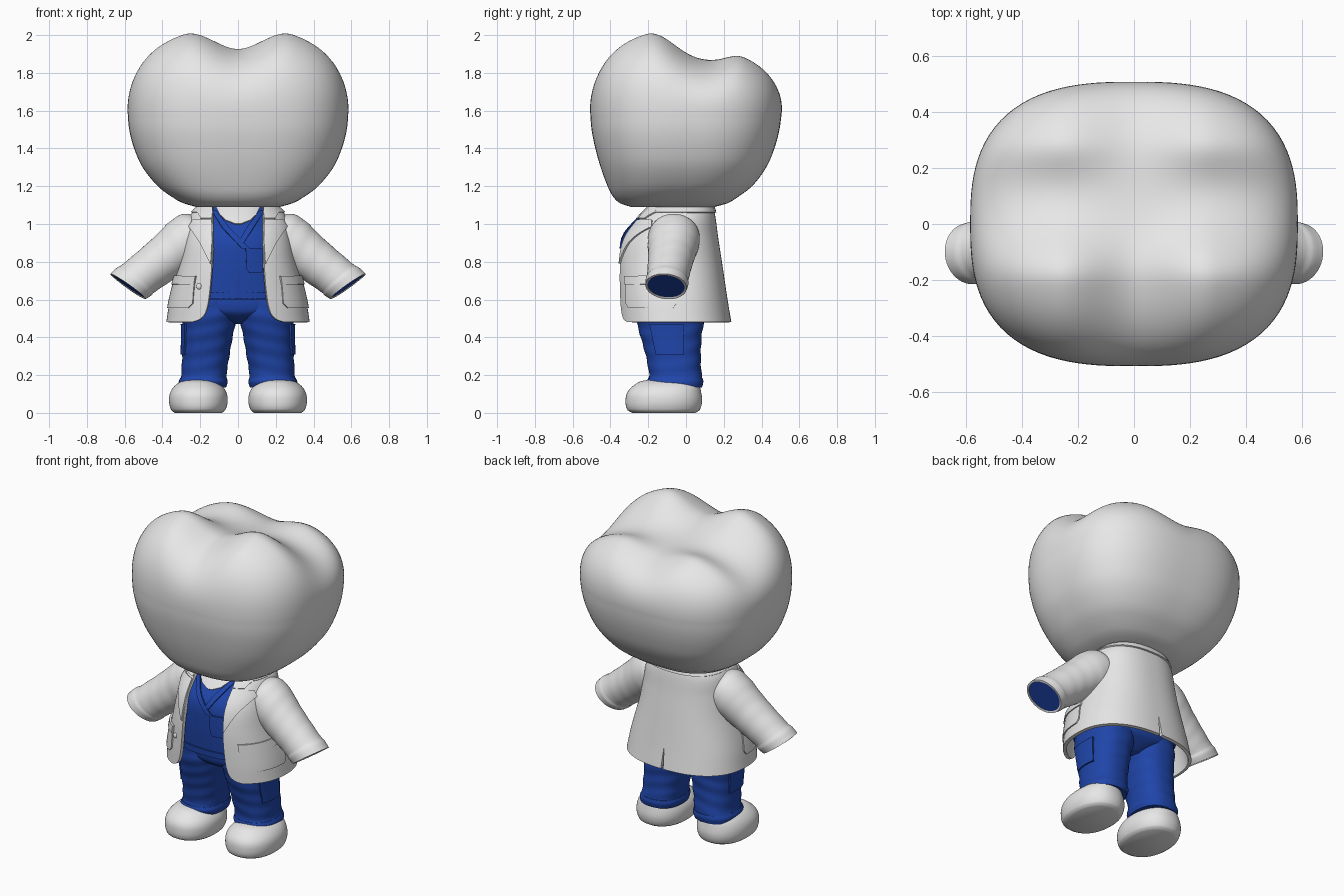
import bpy, bmesh
from math import sin, cos, pi, tan, atan, radians, copysign
from mathutils import Vector

if "Cube" in bpy.data.objects:
    bpy.data.objects.remove(bpy.data.objects["Cube"], do_unlink=True)


def material(name, rgb):
    m = bpy.data.materials.new(name)
    m.use_nodes = True
    m.diffuse_color = (*rgb, 1)
    m.node_tree.nodes["Principled BSDF"].inputs["Base Color"].default_value = (*rgb, 1)
    return m


WHITE = material("soft white", (0.8, 0.8, 0.8))
BLUE = material("scrub blue", (0.014, 0.06, 0.4))


def grid(name, pts, mat, closed=True, caps=True, mirror=False, solid=0, sharp=40):
    """Skin a list of point rows, with optional end caps, mirror and thickness."""
    bm = bmesh.new()
    rows = [[bm.verts.new(p) for p in row] for row in pts]
    n = len(rows[0])
    for lo, hi in zip(rows, rows[1:]):
        for i in range(n if closed else n - 1):
            j = (i + 1) % n
            bm.faces.new((lo[i], lo[j], hi[j], hi[i]))
    if closed and caps:
        bm.faces.new(rows[0][::-1])
        bm.faces.new(rows[-1])
    bmesh.ops.remove_doubles(bm, verts=bm.verts, dist=1e-5)
    bmesh.ops.recalc_face_normals(bm, faces=bm.faces)
    me = bpy.data.meshes.new(name)
    bm.to_mesh(me)
    bm.free()
    me.materials.append(mat)
    ob = bpy.data.objects.new(name, me)
    bpy.context.collection.objects.link(ob)
    if mirror:
        ob.modifiers.new("mirror", 'MIRROR').merge_threshold = 0.0005
    if solid:
        mod = ob.modifiers.new("thickness", 'SOLIDIFY')
        mod.thickness, mod.offset = solid, 0
    # bake modifiers so that rims get sharp edges too
    bpy.context.view_layer.update()
    dg = bpy.context.evaluated_depsgraph_get()
    baked = bpy.data.meshes.new_from_object(ob.evaluated_get(dg))
    ob.modifiers.clear()
    ob.data = baked
    baked.name = name
    baked.shade_smooth()
    baked.set_sharp_from_angle(angle=radians(sharp))
    return ob


def sample(table, z):
    """Smoothly interpolate a table whose first column is height."""
    i = 0
    while i < len(table) - 2 and z > table[i + 1][0]:
        i += 1
    a, b = table[i], table[i + 1]
    p, q = table[max(i - 1, 0)], table[min(i + 2, len(table) - 1)]
    h = b[0] - a[0]
    t = min(1, max(0, (z - a[0]) / h))
    out = []
    for k in range(1, len(a)):
        ma = (b[k] - p[k]) / (b[0] - p[0]) * h
        mb = (q[k] - a[k]) / (q[0] - a[0]) * h
        out.append((2*t**3 - 3*t*t + 1)*a[k] + (t**3 - 2*t*t + t)*ma
                   + (3*t*t - 2*t**3)*b[k] + (t**3 - t*t)*mb)
    return out


def point(table, a, z, n=2.4, off=0, grow=1):
    """Point on a superelliptic body; angle 0 is the front, +90 degrees is +x."""
    hx, yf, yb = sample(table, z)
    k = grow * (abs(sin(a))**n + abs(cos(a))**n) ** (-1 / n)
    return Vector(((hx + off)*k*sin(a), (yf + yb)/2 - ((yb - yf)/2 + off)*k*cos(a), z))


def angle_at(table, x, z, n=2.4):
    t = min(0.999, abs(x) / sample(table, z)[0]) ** n
    return copysign(atan((t / (1 - t)) ** (1 / n)), x)


def spread(a, b, count):
    return [a + (b - a)*i/(count - 1) for i in range(count)]


def loft(name, table, mat, n=2.4, steps=28, seg=64, fold=0, place=Vector, **kw):
    pts = []
    for z in spread(table[0][0], table[-1][0], steps):
        pts.append([place(point(table, 2*pi*i/seg, z, n, 0,
                                1 + fold*sin(75*z + 2.5*sin(2*pi*i/seg + 0.6)))) for i in range(seg)])
    return grid(name, pts, mat, **kw)


def patch(name, table, outline, mat, off=0.012, thick=0.01, mirror=False, by_angle=False):
    """Thin plate lying on a body; outline rows are height, start, end."""
    pts = []
    for p, q in zip(outline, outline[1:]):
        for t in spread(0, 1, 5):
            z, s, e = (u + (v - u)*t for u, v in zip(p, q))
            if by_angle:
                s, e = radians(s), radians(e)
            else:
                s, e = angle_at(table, s, z), angle_at(table, e, z)
            row = [point(table, a, z, off=off) for a in spread(s, e, 14)]
            if not pts or (row[0] - pts[-1][0]).length > 1e-5 or (row[-1] - pts[-1][-1]).length > 1e-5:
                pts.append(row)
    return grid(name, pts, mat, closed=False, mirror=mirror, solid=thick)


# Tooth-shaped head: tapered lower bowl and four rounded cusps on top
HEAD = [(1.09, .22, -.29, .15), (1.11, .29, -.35, .22), (1.15, .36, -.39, .285),
        (1.2, .425, -.415, .35), (1.3, .505, -.452, .425), (1.4, .55, -.48, .468),
        (1.5, .576, -.5, .495), (1.6, .585, -.508, .508)]


def cusp_height(x, y):
    t = min(1, abs(x) / 0.29)
    across = t*t*(3 - 2*t)
    front = 2.718 ** -((max(0, y + 0.21) / 0.2) ** 2)
    back = 2.718 ** -((max(0, 0.31 - y) / 0.13) ** 2)
    return 0.26 + front*(0.08 + 0.118*across) + back*(0.022 + 0.07*across)


ring = [2*pi*i/112 for i in range(112)]
head = [[Vector((0, -.07, 1.088))] * 112]
head += [[point(HEAD, a, z, 2.7) for a in ring] for z in
         [1.09, 1.095, 1.1, 1.11, 1.125] + spread(1.15, 1.6, 20)]
for phi in spread(86, 0, 36):
    r = sin(radians(phi))
    row = [point(HEAD, a, 1.6, 2.7, grow=r) for a in ring]
    for p in row:
        p.z += cusp_height(p.x, p.y) * (1 - r**2.4) ** (1 / 2.4)
    head.append(row)
grid("head", head, WHITE, caps=False, sharp=75)

# Neck
loft("neck", [(.98, .11, -.15, .09), (1.14, .11, -.15, .09)], WHITE, n=2, steps=4)

# Scrub shirt with neckline, collar bands, chest pocket and hem
SHIRT = [(.6, .31, -.325, .15), (.8, .27, -.338, .14), (.93, .24, -.328, .12),
         (1.03, .2, -.255, .1), (1.1, .15, -.19, .09)]
loft("shirt", SHIRT, BLUE)
patch("neckline_skin", SHIRT, [(1.095, -.115, .115), (1.05, -.095, .095),
                               (1.02, -.065, .065), (1, -.015, .015)], WHITE, .004, .008)
patch("collar_band_right", SHIRT, [(1.07, -.135, -.11), (.98, -.08, -.045), (.87, .02, .06)], BLUE, .008)
patch("collar_band_left", SHIRT, [(1.07, .11, .135), (.98, .045, .08), (.9, 0, .03)], BLUE, .006)
patch("chest_pocket", SHIRT, [(.87, .04, .13), (.76, .045, .13), (.74, .06, .12)], BLUE, .004)
patch("shirt_hem", SHIRT, [(.64, -.2, .2), (.602, -.2, .2)], BLUE, .003)


# Trousers: legs lean inwards as they rise to meet at the crotch
def lean(p):
    return p + Vector((.187 - .1*(p.z - .14), 0, 0))


LEG = [(.135, .122, -.19, .08), (.165, .126, -.2, .088), (.2, .12, -.195, .083),
       (.3, .125, -.212, .078), (.42, .134, -.245, .085), (.52, .145, -.27, .1), (.6, .14, -.27, .1)]
loft("trouser_legs", LEG, BLUE, place=lean, mirror=True, steps=48, fold=.012)
loft("trouser_hips", [(.47, .05, -.16, .02), (.5, .14, -.23, .07), (.54, .26, -.27, .11),
                      (.64, .28, -.28, .12)], BLUE)
loft("trouser_cuffs", [(.135, .125, -.196, .085), (.165, .13, -.206, .092), (.185, .123, -.2, .088)],
     BLUE, place=lean, mirror=True, steps=8)
side = [[lean(point(LEG, a, z, off=.003)) for a in spread(radians(55), radians(112), 12)]
        for z in spread(.31, .47, 8)]
grid("cargo_pockets", side, BLUE, closed=False, mirror=True, solid=.012)

# Shoes
loft("shoes", [(0, .125, -.285, .05), (.015, .143, -.31, .072), (.06, .155, -.32, .085),
               (.11, .148, -.31, .08), (.15, .118, -.27, .068), (.172, .075, -.22, .045),
               (.18, .02, -.13, -.05)], WHITE, n=2.2, mirror=True, steps=37,
     place=lambda p: p + Vector((.21, 0, 0)))

# Open coat: one half with curved front edge and rear vent, mirrored
COAT = [(.48, .37, -.35, .23), (.6, .35, -.355, .21), (.8, .3, -.355, .18), (.93, .275, -.325, .16),
        (1.04, .245, -.245, .145), (1.1, .19, -.195, .13)]
EDGE = [(.48, .24), (.495, .2), (.53, .17), (.62, .15), (.8, .135), (.95, .13), (1.1, .135)]
coat = []
for z in [.48, .484, .489] + spread(.495, 1.1, 40):
    start = angle_at(COAT, sample(EDGE, z)[0], z)
    vent = max(0, .62 - z) * .16
    coat.append([point(COAT, a, z) for a in spread(start, pi - vent, 48)])
    if not vent:
        coat[-1][-1].x = 0
grid("coat", coat, WHITE, closed=False, mirror=True, solid=.02)

# Coat trim: lapels, collar, pockets with flaps and a button
patch("lapels", COAT, [(1.02, .13, .225), (.985, .13, .245), (.97, .13, .235),
                       (.9, .13, .19), (.79, .137, .14)], WHITE, .015, .01, True)
patch("collar_points", COAT, [(1.095, .125, .17), (1.06, .125, .2), (1.03, .13, .185)],
      WHITE, .016, .01, True)
patch("collar_back", COAT, [(1.105, 45, 180), (1.06, 45, 180)], WHITE, .014, .012, True, True)
patch("coat_pockets", COAT, [(.71, 40, 92), (.58, 38, 94), (.555, 42, 90)], WHITE, .01, .014, True, True)
patch("pocket_flaps", COAT, [(.725, 39, 94), (.68, 39, 94)], WHITE, .017, .012, True, True)
spot = point(COAT, angle_at(COAT, -.2, .67), .67, off=.01)
bpy.ops.mesh.primitive_uv_sphere_add(segments=20, ring_count=10, radius=.016, location=spot)
button = bpy.context.object
button.name = "button"
button.scale.y = 0.5
button.data.materials.append(WHITE)
button.data.shade_smooth()

# Sleeves and their lining, lofted from cuff to shoulder along a slanted axis
cuff, shoulder = Vector((.582, -.105, .67)), Vector((.19, -.055, .972))
turn = (shoulder - cuff).to_track_quat('Z', 'Y')
upper_side = turn.inverted() @ Vector((.6, 0, .8))


def along_arm(p):
    # the cuff is cut aslant, facing further down
    height = p.x*upper_side.x + p.y*upper_side.y
    slant = .32 * height * max(0, 1 - p.z / .2)
    return cuff + turn @ Vector((p.x, p.y, p.z - slant))


def rounds(*pairs):
    return [(z, r, -r, r) for z, r in pairs]


loft("sleeves", rounds((0, .104), (.045, .108), (.055, .104), (.15, .108), (.28, .118),
                       (.38, .13), (.46, .122), (.52, .07)),
     WHITE, n=2, mirror=True, steps=56, fold=.005, place=along_arm, caps=False, solid=.012)
loft("sleeve_lining", rounds((.004, .099), (.05, .097)), BLUE, n=2, mirror=True, steps=4, place=along_arm)
